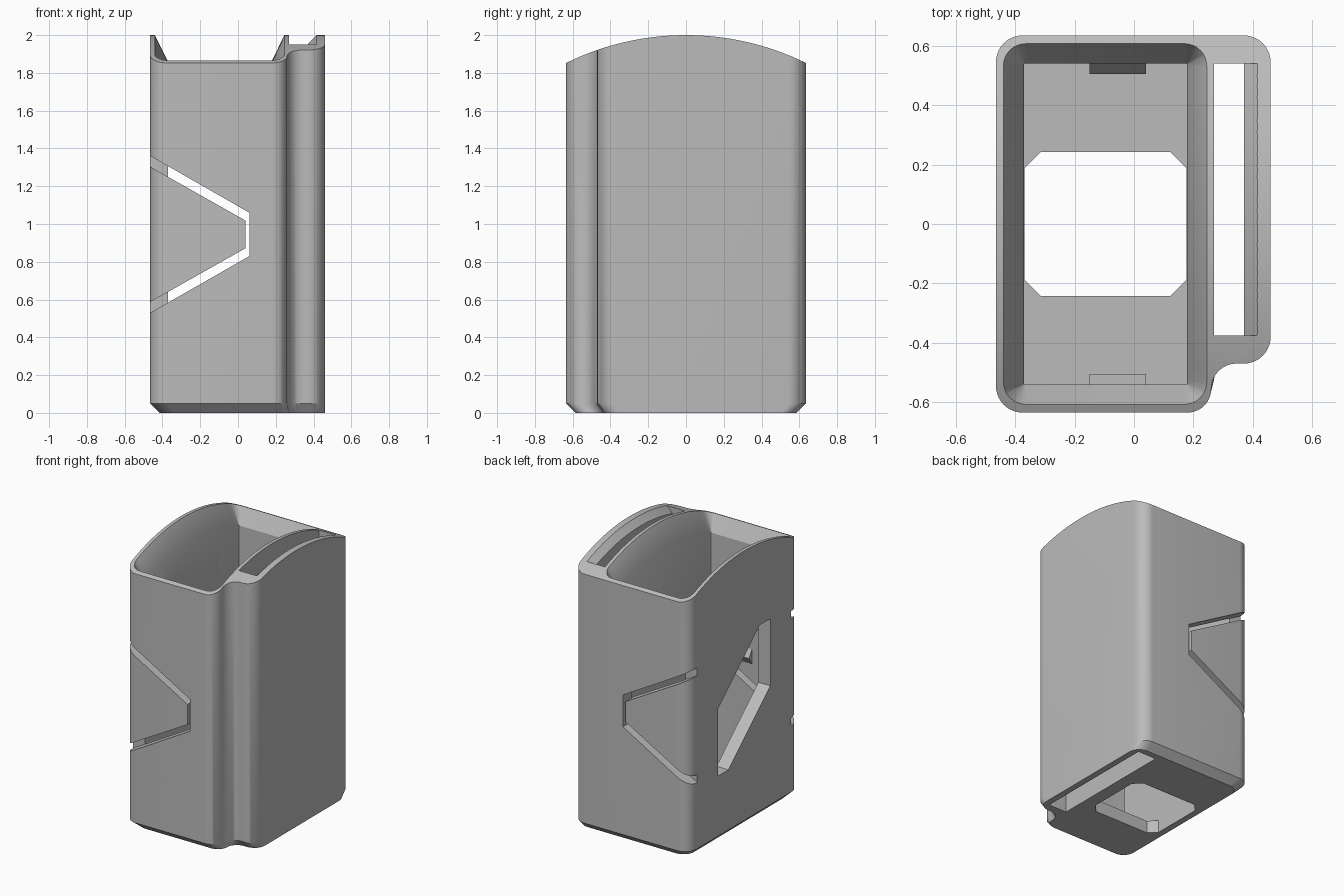
import bpy, bmesh, math
from mathutils import Vector

old = bpy.data.objects.get("Cube")
if old:
    bpy.data.objects.remove(old, do_unlink=True)

grey = bpy.data.materials.new("plain_grey")
grey.use_nodes = True
grey.diffuse_color = (0.5, 0.5, 0.5, 1)
grey.node_tree.nodes["Principled BSDF"].inputs["Base Color"].default_value = (0.5, 0.5, 0.5, 1)

HALF_Y = 0.635     # half depth of the holder
CROWN_R = 1.44     # radius of the curved top
WALL_Y = 0.54      # inner face of the front and back walls
MID_Z = 0.945      # height of the spring tabs


def crown(y):
    return 2.0 - CROWN_R + math.sqrt(CROWN_R ** 2 - y ** 2)


def loft(name, loops):
    """Solid skinned through equal-length loops, capped at both ends."""
    bm = bmesh.new()
    rings = [[bm.verts.new(p) for p in loop] for loop in loops]
    n = len(rings[0])
    for a, b in zip(rings, rings[1:]):
        for i in range(n):
            j = (i + 1) % n
            bm.faces.new((a[i], a[j], b[j], b[i]))
    bm.faces.new(rings[0])
    bm.faces.new(rings[-1])
    bmesh.ops.recalc_face_normals(bm, faces=bm.faces)
    mesh = bpy.data.meshes.new(name)
    bm.to_mesh(mesh)
    bm.free()
    ob = bpy.data.objects.new(name, mesh)
    mesh.materials.append(grey)
    bpy.context.collection.objects.link(ob)
    return ob


def prism(name, profile, axis, start, end):
    """Extrude a 2D profile along one axis."""
    def place(p, t):
        v = list(p)
        v.insert("xyz".index(axis), t)
        return Vector(v)
    return loft(name, [[place(p, t) for p in profile] for t in (start, end)])


def boolean(target, tool, operation="DIFFERENCE"):
    """Apply a boolean and discard the tool."""
    mod = target.modifiers.new("cut", "BOOLEAN")
    mod.operation = operation
    mod.solver = "EXACT"
    mod.object = tool
    bpy.context.view_layer.update()
    graph = bpy.context.evaluated_depsgraph_get()
    mesh = bpy.data.meshes.new_from_object(target.evaluated_get(graph))
    target.modifiers.clear()
    target.data = mesh
    bpy.data.objects.remove(tool, do_unlink=True)


def arc(cx, cy, r, a0, a1, n=10):
    steps = [math.radians(a0 + (a1 - a0) * i / n) for i in range(n + 1)]
    return [(cx + r * math.cos(a), cy + r * math.sin(a)) for a in steps]


def rounded_rect(x0, x1, hy, r, side=24):
    """Rounded rectangle whose long sides are divided to follow the crown."""
    pts = arc(x1 - r, hy - r, r, 0, 90, 6) + arc(x0 + r, hy - r, r, 90, 180, 6)
    ys = [(hy - r) * (1 - 2 * i / side) for i in range(1, side)]
    pts += [(x0, y) for y in ys]
    pts += arc(x0 + r, r - hy, r, 180, 270, 6) + arc(x1 - r, r - hy, r, 270, 360, 6)
    return pts + [(x1, -y) for y in ys]


# Outer shell: rounded body plus belt loop, joined by a concave fillet
outline = (arc(-0.375, -0.545, 0.09, 180, 270) + arc(0.18, -0.555, 0.08, 270, 360)
           + arc(0.345, -0.555, 0.085, 172, 90) + arc(0.37, -0.38, 0.09, 270, 360)
           + arc(0.37, 0.545, 0.09, 0, 90) + arc(-0.375, 0.545, 0.09, 90, 180))
foot = [(0.46 - (0.46 - x) * 0.946, y * 0.921) for x, y in outline]
body = loft("holder_body", [[(x, y, 0) for x, y in foot],
                            [(x, y, 0.05) for x, y in outline],
                            [(x, y, 2.2) for x, y in outline]])

# Curved top
ys = [-0.72 + 1.44 * i / 48 for i in range(49)]
dome = [(y, crown(y)) for y in ys] + [(0.72, -0.2), (-0.72, -0.2)]
boolean(body, prism("dome_tool", dome, "x", -0.8, 0.8), "INTERSECT")

# Main pocket with a flared mouth that follows the crown
pocket = rounded_rect(-0.37, 0.178, WALL_Y, 0.003)
mouth = rounded_rect(-0.445, 0.25, 0.612, 0.08)
boolean(body, loft("pocket_tool", [[(x, y, 0.09) for x, y in pocket],
                                   [(x, y, crown(y) - 0.14) for x, y in pocket],
                                   [(x, y, crown(y) + 0.01) for x, y in mouth],
                                   [(x, y, 2.4) for x, y in mouth]]))

# Belt slot, chamfered on its outer wall at both ends
slices = []
for i in range(25):
    y = -0.375 + 0.915 * i / 24
    top = crown(y)
    slices.append([(0.27, y, -0.1), (0.515, y, -0.1), (0.37, y, 0.045),
                   (0.37, y, top - 0.045), (0.47, y, top + 0.055), (0.27, y, top + 0.055)])
boolean(body, loft("belt_slot_tool", slices))

# Drain opening in the floor
x0, x1, hy, c = -0.369, 0.177, 0.242, 0.055
drain = [(x0 + c, -hy), (x1 - c, -hy), (x1, c - hy), (x1, hy - c),
         (x1 - c, hy), (x0 + c, hy), (x0, hy - c), (x0, c - hy)]
boolean(body, prism("drain_tool", drain, "z", -0.1, 0.2))

# Angled slots that free a spring tab in the front and back walls
upper = [(-0.52, 0.447), (0.06, 0.115)]
inner = [(0.04, 0.073), (-0.52, 0.389)]
slot = (upper + [(x, -z) for x, z in reversed(upper)]
        + [(x, -z) for x, z in reversed(inner)] + inner)
slot = [(x, MID_Z + z) for x, z in slot]
for side in (-1, 1):
    boolean(body, prism("tab_slot_tool", slot, "y", side * 0.536, side * 0.75))

# Slanted window in the side wall
half = [(0.3, 0.03), (-0.18, 0.455), (-0.3, 0.455)]
window = [(y, 0.94 + z) for y, z in half + [(-y, -z) for y, z in half]]
boolean(body, prism("window_tool", window, "x", -0.7, -0.3))

# Retention bumps on the inside of the tabs
parts = [body]
for label, s in (("front", -1), ("back", 1)):
    wedge = [(s * 0.55, MID_Z + 0.07), (s * 0.505, MID_Z), (s * 0.55, MID_Z - 0.07)]
    parts.append(prism(label + "_retention_bump", wedge, "x", -0.15, 0.04))

# Smooth the rounded corners, keep edges crisp
bpy.ops.object.select_all(action="DESELECT")
for ob in parts:
    ob.select_set(True)
bpy.context.view_layer.objects.active = body
bpy.ops.object.shade_smooth_by_angle(angle=math.radians(30))
